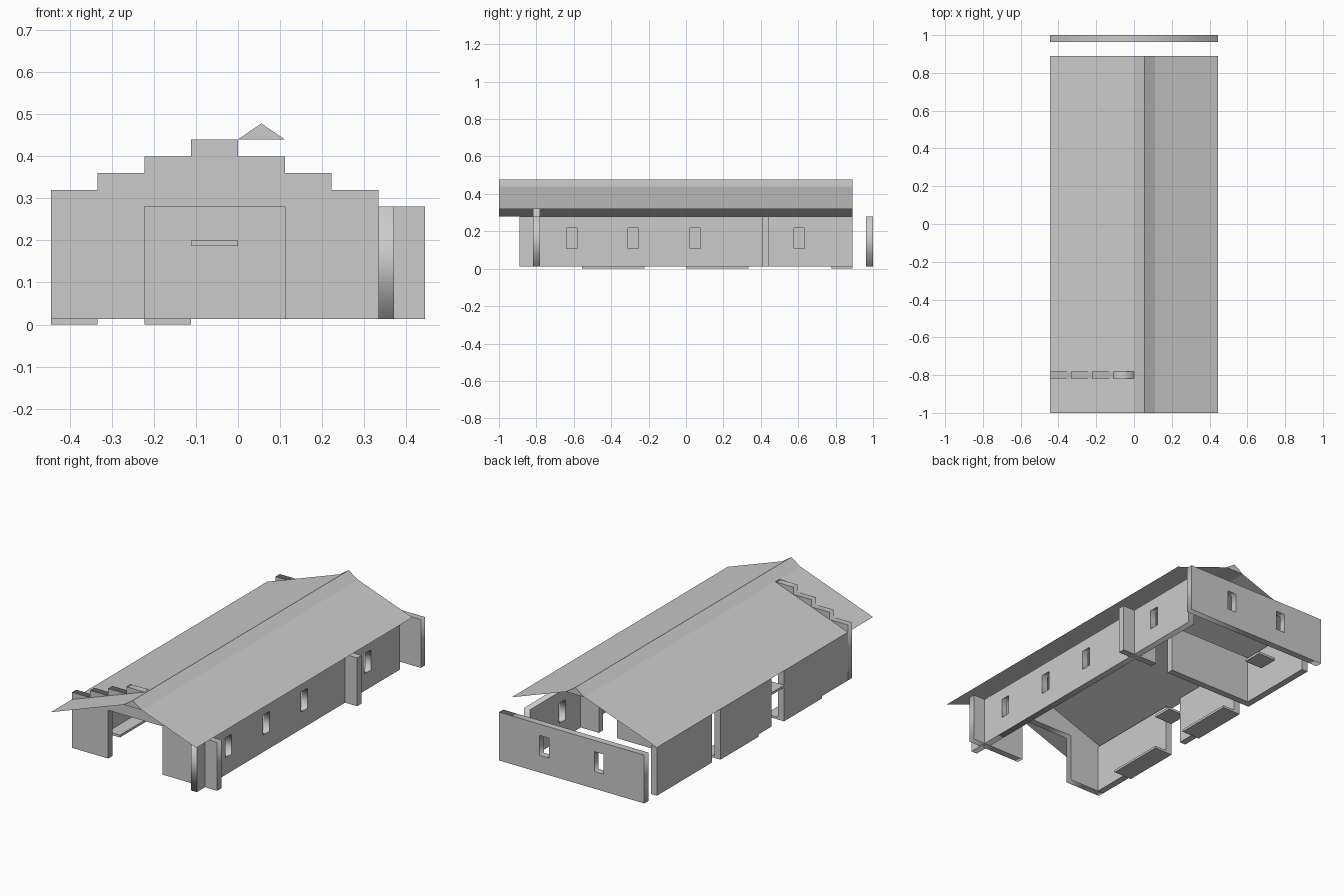
import bpy, bmesh
from mathutils import Matrix

cube = bpy.data.objects.get("Cube")
if cube:
    bpy.data.objects.remove(cube, do_unlink=True)

U = 1 / 9            # plan module
T = 0.037            # wall thickness
BASE, TOP = 0.013, 0.28
STEP = 0.04          # rise of one gable step
EDGE = 4 * U         # half width

grey = bpy.data.materials.new("plain grey")
grey.use_nodes = True
grey.diffuse_color = (0.6, 0.6, 0.6, 1)
grey.node_tree.nodes["Principled BSDF"].inputs["Base Color"].default_value = (0.6, 0.6, 0.6, 1)


def finish(name, bm, solid=True):
    if solid:
        bmesh.ops.remove_doubles(bm, verts=bm.verts, dist=1e-5)
        bmesh.ops.recalc_face_normals(bm, faces=bm.faces)
    mesh = bpy.data.meshes.new(name)
    bm.to_mesh(mesh)
    bm.free()
    mesh.materials.append(grey)
    ob = bpy.data.objects.new(name, mesh)
    bpy.context.scene.collection.objects.link(ob)
    return ob


def box(name, x0, x1, y0, y1, z0, z1):
    bm = bmesh.new()
    bmesh.ops.create_cube(bm, size=1)
    for v in bm.verts:
        v.co = ((x0 + x1) / 2 + v.co.x * (x1 - x0),
                (y0 + y1) / 2 + v.co.y * (y1 - y0),
                (z0 + z1) / 2 + v.co.z * (z1 - z0))
    return finish(name, bm)


def rect(a0, a1, z0, z1):
    return [(a0, z0), (a1, z0), (a1, z1), (a0, z1)]


def panel(name, loops, start, along):
    """Upright wall from an outline and hole loops, running along x or y."""
    curve = bpy.data.curves.new(name, "CURVE")
    curve.dimensions, curve.fill_mode, curve.extrude = "2D", "BOTH", T / 2
    for loop in loops:
        spline = curve.splines.new("POLY")
        spline.points.add(len(loop) - 1)
        for p, (a, z) in zip(spline.points, loop):
            p.co = (a, z, 0, 1)
        spline.use_cyclic_u = True
    temp = bpy.data.objects.new("temp", curve)
    bpy.context.scene.collection.objects.link(temp)
    deps = bpy.context.evaluated_depsgraph_get()
    mesh = bpy.data.meshes.new_from_object(temp.evaluated_get(deps))
    bm = bmesh.new()
    bm.from_mesh(mesh)
    bpy.data.objects.remove(temp, do_unlink=True)
    bpy.data.meshes.remove(mesh)
    mid = start + T / 2
    if along == "x":
        m = Matrix(((1, 0, 0, 0), (0, 0, 1, mid), (0, 1, 0, 0), (0, 0, 0, 1)))
    else:
        m = Matrix(((0, 0, 1, mid), (1, 0, 0, 0), (0, 1, 0, 0), (0, 0, 0, 1)))
    bm.transform(m)
    return finish(name, bm)


def window(centre):
    return rect(centre - 0.028, centre + 0.028, 0.108, 0.218)


# Stepped front gable with its wide opening
outline = [(-EDGE, BASE), (-2 * U, BASE), (-2 * U, TOP), (U, TOP), (U, BASE), (EDGE, BASE)]
heights = [1, 2, 3, 4, 3, 2, 1, 0]
for i in reversed(range(8)):
    z = TOP + STEP * heights[i]
    outline += [((i - 3) * U, z), ((i - 4) * U, z)]
panel("front_gable", [outline], -0.817, "x")

# Long wall with windows, and the detached back wall
panel("window_wall", [rect(-8 * U, 8 * U, BASE, TOP)] +
      [window(c) for c in (-0.612, -0.282, 0.05, 0.605)], 3 * U, "y")
panel("back_wall", [rect(-EDGE, EDGE, BASE, TOP), window(-0.167), window(0.167)], 1 - T, "x")

# Opposite long wall, broken by two doorways
for i, (y0, y1) in enumerate([(-0.78, -2 * U), (-U, 3 * U), (0.407, 8 * U)]):
    box(f"door_wall_{i + 1}", -EDGE, -EDGE + T, y0, y1, BASE, TOP)

# Cross wall with a doorway
for i, (x0, x1) in enumerate([(-EDGE, U), (2 * U, EDGE)]):
    box(f"cross_wall_{i + 1}", x0, x1, 0.407, 4 * U, BASE, TOP)

# Floor plates and raised boards
box("floor_plate_1", -EDGE, -3 * U, -5 * U, -2 * U, 0, BASE)
box("floor_plate_2", -EDGE, -3 * U, 0, 3 * U, 0, BASE)
box("floor_plate_3", -2 * U, -U, 7 * U, 8 * U, 0, BASE)
box("doorway_board", -EDGE, -3 * U, -2 * U, -U, 0.187, 0.2)
box("wall_shelf", -U, 0, 0.296, 0.407, 0.187, 0.2)


# Roof sheets
def sheet(name, x0, z0, x1, z1):
    bm = bmesh.new()
    bm.faces.new([bm.verts.new(p) for p in
                  ((x0, -1, z0), (x1, -1, z1), (x1, 8 * U, z1), (x0, 8 * U, z0))])
    return finish(name, bm, solid=False)


sheet("roof_slope_right", -EDGE, TOP, 0, 0.44)
sheet("roof_slope_left", U, 0.44, EDGE, 0.32)

# Ridge cap
bm = bmesh.new()
end = bm.faces.new([bm.verts.new((x, -1, z)) for x, z in ((0, 0.44), (U, 0.44), (U / 2, 0.478))])
grown = bmesh.ops.extrude_face_region(bm, geom=[end], use_keep_orig=True)["geom"]
bmesh.ops.translate(bm, verts=[g for g in grown if isinstance(g, bmesh.types.BMVert)],
                    vec=(0, 1 + 8 * U, 0))
finish("ridge_cap", bm)
